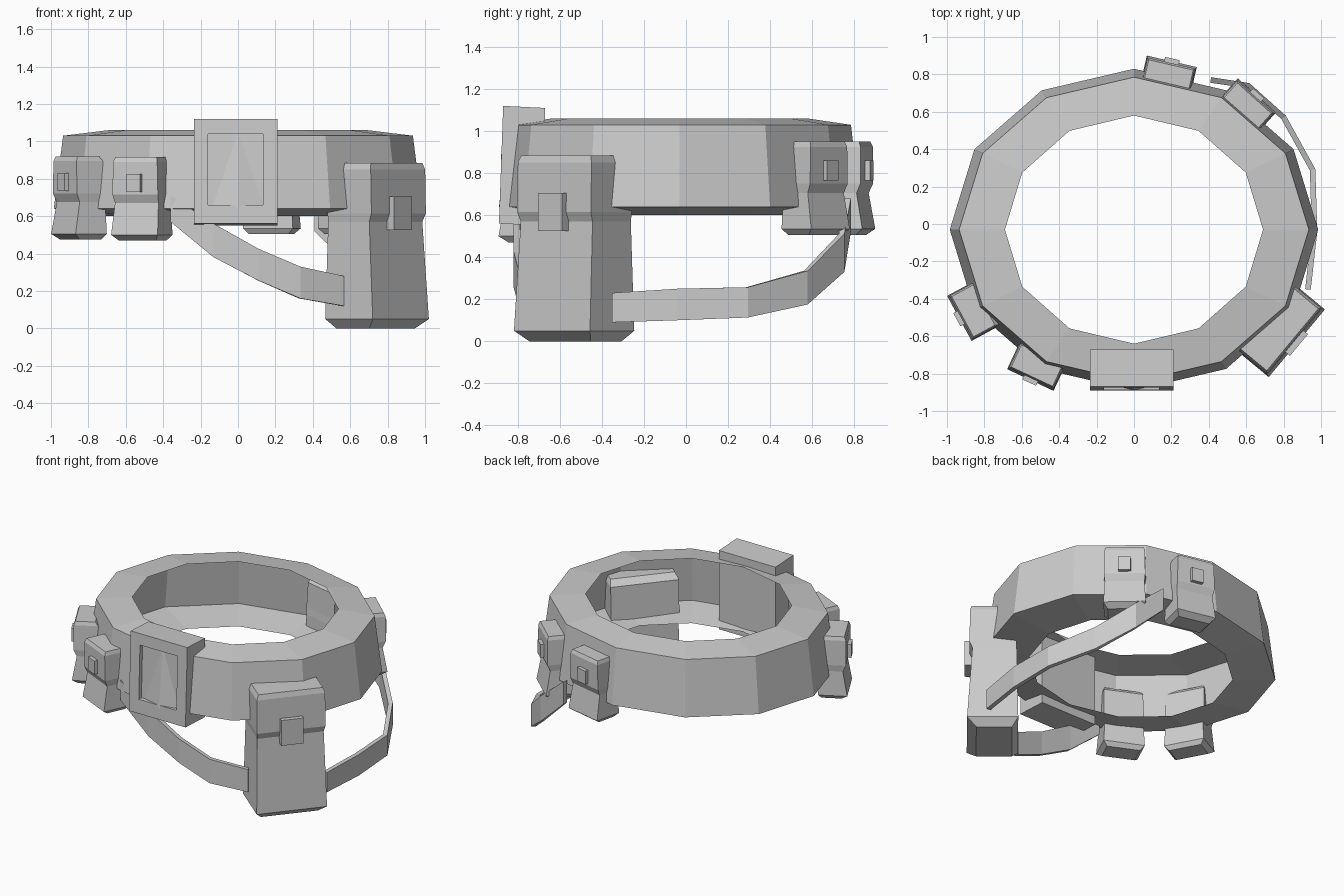
import bpy, bmesh, math
from mathutils import Vector

if "Cube" in bpy.data.objects:
    bpy.data.objects.remove(bpy.data.objects["Cube"])

grey = bpy.data.materials.new("plain grey")
grey.diffuse_color = (0.6, 0.6, 0.6, 1)
grey.use_nodes = True
grey.node_tree.nodes["Principled BSDF"].inputs["Base Color"].default_value = grey.diffuse_color


def finish(name, bm, recalc=True):
    if recalc:
        bmesh.ops.recalc_face_normals(bm, faces=bm.faces)
    me = bpy.data.meshes.new(name)
    bm.to_mesh(me)
    bm.free()
    me.materials.append(grey)
    ob = bpy.data.objects.new(name, me)
    bpy.context.collection.objects.link(ob)
    return ob


def loft(bm, rings, closed_ring=True, caps=True):
    """Skin a list of equal-length point rings."""
    vs = [[bm.verts.new(p) for p in r] for r in rings]
    n = len(vs[0])
    for a, b in zip(vs, vs[1:]):
        for i in range(n if closed_ring else n - 1):
            j = (i + 1) % n
            bm.faces.new((a[i], a[j], b[j], b[i]))
    if caps:
        bm.faces.new(vs[0][::-1])
        bm.faces.new(vs[-1])


def box(bm, p, n, t, d0, d1, w, z0, z1):
    """Box on a face at p: outward n, sideways t, depth d0 to d1."""
    loft(bm, [[p + n * d + t * s + Vector((0, 0, z))
               for d, s in ((d0, -w), (d1, -w), (d1, w), (d0, w))]
              for z in (z0, z1)])


def case(name, x, y, angle, z0, sections, clasp):
    """Flapped case: sections are (height, outer depth, inner depth, half width)."""
    a = math.radians(angle)
    n = Vector((math.cos(a), math.sin(a), 0))
    t = Vector((-n.y, n.x, 0))
    p = Vector((x, y, z0))
    bm = bmesh.new()
    loft(bm, [[p + n * d + t * s + Vector((0, 0, z))
               for d, s in ((o, -w), (o, w), (i, w), (i, -w))]
              for z, o, i, w in sections])
    finish(name, bm)
    bm = bmesh.new()
    w, c0, c1, depth = clasp
    box(bm, p, n, t, -0.03, depth, w, c0, c1)
    finish(name + "_clasp", bm)


# Belt: hollow twelve-sided band, open on the inside
bm = bmesh.new()
profile = [(0.69, 0.61, 1.06), (0.935, 0.815, 1.03), (0.985, 0.86, 0.64), (0.69, 0.61, 0.60)]
loft(bm, [[(rx * math.cos(k * math.pi / 6), -0.03 + ry * math.sin(k * math.pi / 6), z)
           for k in range(12)] for rx, ry, z in profile], caps=False)
bmesh.ops.reverse_faces(bm, faces=bm.faces)
finish("belt", bm, recalc=False)

# Buckle: thick plate with a sunken front panel
bm = bmesh.new()
front = [(-0.235, 0.56), (0.21, 0.56), (0.21, 1.12), (-0.235, 1.12)]
panel = [(-0.16, 0.66), (0.135, 0.66), (0.135, 1.04), (-0.16, 1.04)]


def front_y(z):
    return -0.87 - 0.02 * (1.12 - z) / 0.56


loft(bm, [[(x, -0.67, z - 0.01) for x, z in front],
          [(x, front_y(z), z) for x, z in front],
          [(x, front_y(z), z) for x, z in panel],
          [(x, front_y(z) + 0.03, z) for x, z in panel]])
finish("buckle", bm)

# Small pouches around the belt
pouch = [(0.0, -0.03, -0.16, 0.11), (0.03, 0.01, -0.18, 0.137), (0.20, -0.02, -0.175, 0.128),
         (0.245, 0.0, -0.17, 0.134), (0.42, 0.0, -0.16, 0.13), (0.445, -0.01, -0.14, 0.122)]
for name, x, y, ang, z0 in (("left_pouch", -0.925, -0.50, 208.5, 0.475),
                            ("front_pouch", -0.55, -0.825, 245, 0.47),
                            ("back_pouch", 0.20, 0.86, 77, 0.505),
                            ("back_right_pouch", 0.65, 0.68, 48, 0.505)):
    case(name, x, y, ang, z0, pouch, (0.04, 0.26, 0.355, 0.025))

# Large holster hanging on the right
holster = [(0.0, -0.04, -0.27, 0.19), (0.05, 0.02, -0.31, 0.235), (0.57, -0.015, -0.30, 0.222),
           (0.615, 0.005, -0.30, 0.228), (0.85, 0.0, -0.29, 0.228), (0.885, -0.01, -0.24, 0.215)]
case("holster", 0.855, -0.625, -39.7, 0.0, holster, (0.075, 0.525, 0.705, 0.035))


# Leg straps: flat ribbons following a path of (x, y, z, half height)
def strap(name, path):
    bm = bmesh.new()
    rings = []
    for i, (x, y, z, h) in enumerate(path):
        a, b = path[max(i - 1, 0)], path[min(i + 1, len(path) - 1)]
        s = Vector((b[1] - a[1], a[0] - b[0], 0)).normalized() * 0.015
        c = Vector((x, y, z))
        up = Vector((0, 0, h))
        rings.append([c + s - up, c + s + up, c - s + up, c - s - up])
    loft(bm, rings)
    finish(name, bm)


strap("front_strap", [(0.56, -0.68, 0.20, 0.08), (0.33, -0.78, 0.245, 0.085),
                      (0.11, -0.805, 0.34, 0.085), (-0.13, -0.805, 0.47, 0.09),
                      (-0.36, -0.79, 0.64, 0.07)])
strap("back_strap", [(0.93, -0.35, 0.16, 0.07), (0.965, -0.04, 0.175, 0.075),
                     (0.955, 0.29, 0.185, 0.072), (0.80, 0.57, 0.255, 0.08),
                     (0.61, 0.74, 0.42, 0.09), (0.41, 0.77, 0.60, 0.08)])
